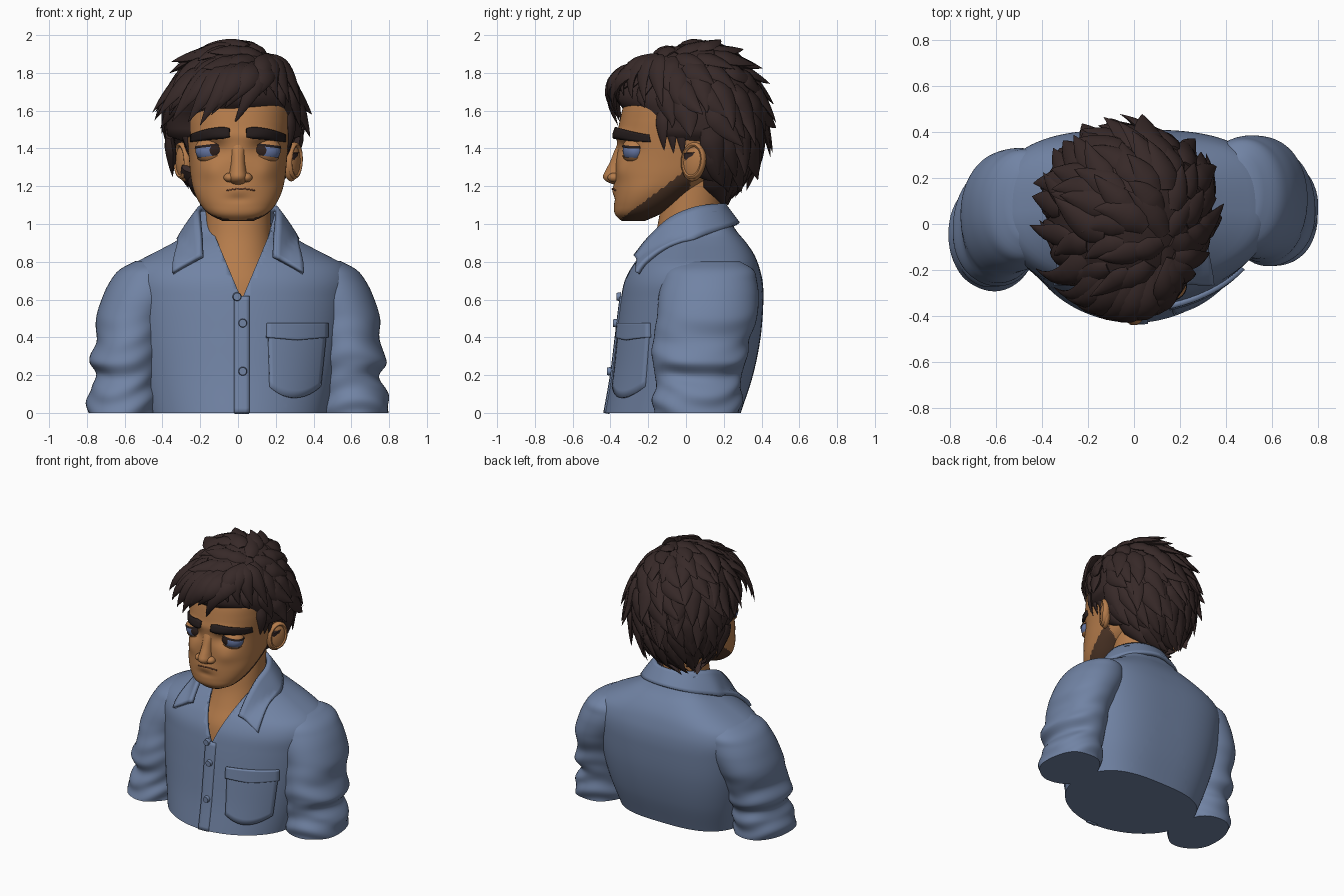
import bpy, bmesh, math, random
from mathutils import Vector, Matrix

random.seed(4)
if "Cube" in bpy.data.objects:
    bpy.data.objects.remove(bpy.data.objects["Cube"])


def material(name, rgb):
    m = bpy.data.materials.new(name)
    m.use_nodes = True
    m.diffuse_color = (*rgb, 1)
    bsdf = next(n for n in m.node_tree.nodes if n.type == 'BSDF_PRINCIPLED')
    bsdf.inputs["Base Color"].default_value = (*rgb, 1)
    bsdf.inputs["Roughness"].default_value = 0.8
    return m


SKIN = material("skin", (.46, .2, .07))
HAIR = material("dark_hair", (.038, .022, .021))
BROW = material("brow_black", (.018, .012, .012))
STUBBLE = material("jaw_stubble", (.075, .036, .02))
SHIRT = material("shirt_blue", (.165, .228, .372))
EYE = material("eye_blue", (.13, .18, .36))
IRIS = material("iris_brown", (.028, .015, .012))
LIP = material("lip_line", (.16, .06, .03))


def finish(name, bm, *mats, angle=45, thick=0, offset=-1):
    me = bpy.data.meshes.new(name)
    bm.to_mesh(me)
    bm.free()
    for m in mats:
        me.materials.append(m)
    me.shade_smooth()
    me.set_sharp_from_angle(angle=math.radians(angle))
    ob = bpy.data.objects.new(name, me)
    bpy.context.collection.objects.link(ob)
    if thick:
        mod = ob.modifiers.new("thickness", 'SOLIDIFY')
        mod.thickness, mod.offset = thick, offset


def smooth(rows, t):
    """Smoothly interpolate table rows keyed by their first column."""
    last = len(rows) - 1
    i = max([k for k in range(last) if rows[k][0] <= t] or [0])
    p, a, b, n = rows[max(i - 1, 0)], rows[i], rows[i + 1], rows[min(i + 2, last)]
    h = b[0] - a[0]
    u = (t - a[0]) / h
    out = []
    for k in range(1, len(a)):
        m0, m1 = (b[k] - p[k]) / (b[0] - p[0]) * h, (n[k] - a[k]) / (n[0] - a[0]) * h
        d = b[k] - a[k]
        out.append(a[k] + u * m0 + u * u * (3 * d - 2 * m0 - m1) + u ** 3 * (m0 + m1 - 2 * d))
    return out


def power(c, e):
    return math.copysign(abs(c) ** e, c)


def loft(rows, n=2.0, rings=40, segs=64, top=True, change=None, back=None):
    """Stack superellipse sections; rows hold z, centre x, half width, front y, back y."""
    bm = bmesh.new()
    grid = []
    for j in range(rings + 1):
        z = rows[0][0] + (rows[-1][0] - rows[0][0]) * j / rings
        cx, rx, yf, yb = smooth(rows, z)
        ring = []
        for i in range(segs):
            a = math.tau * i / segs
            k = change(z, a) if change else 1
            e = 2 / (back if back and math.sin(a) > 0 else n)
            ring.append(bm.verts.new((cx + k * rx * power(math.cos(a), e),
                                      (yf + yb) / 2 + k * (yb - yf) / 2 * power(math.sin(a), e), z)))
        grid.append(ring)
    for r, q in zip(grid, grid[1:]):
        for i in range(segs):
            k = (i + 1) % segs
            bm.faces.new((r[i], r[k], q[k], q[i]))
    bm.faces.new(grid[0][::-1])
    if top:
        bm.faces.new(grid[-1])
    return bm


def front(rows, n, x, z):
    cx, rx, yf, yb = smooth(rows, z)
    f = max(0, 1 - abs((x - cx) / rx) ** n) ** (1 / n)
    return (yf + yb) / 2 - (yb - yf) / 2 * f


def grid_mesh(point, nu, nv):
    bm = bmesh.new()
    v = [[bm.verts.new(point(i / nu, j / nv)) for j in range(nv + 1)] for i in range(nu + 1)]
    for i in range(nu):
        for j in range(nv):
            bm.faces.new((v[i][j], v[i + 1][j], v[i + 1][j + 1], v[i][j + 1]))
    return bm


def ball(c, r, rot=Matrix(), segs=40):
    bm = bmesh.new()
    m = Matrix.Translation(c) @ rot @ Matrix.Diagonal((*r, 1))
    bmesh.ops.create_uvsphere(bm, u_segments=segs, v_segments=segs // 2, radius=1, matrix=m)
    return bm


# Shirt body, cut open in a V at the neck
TORSO = [(0, 0, .47, -.43, .29), (.2, 0, .52, -.395, .355), (.4, 0, .56, -.37, .395),
         (.6, 0, .59, -.345, .41), (.7, 0, .6, -.325, .405), (.78, 0, .565, -.285, .385),
         (.84, 0, .46, -.24, .36), (.9, 0, .345, -.185, .32), (.96, 0, .255, -.12, .27),
         (1.07, 0, .205, -.06, .2)]
shirt = loft(TORSO, 1.9, 60, 96, top=False, back=2.9)
for s in (1, -1):
    bmesh.ops.bisect_plane(shirt, geom=shirt.verts[:] + shirt.edges[:] + shirt.faces[:],
                           plane_co=(.02, 0, .6), plane_no=(s, 0, -.42))
gap = []
for f in shirt.faces:
    c = f.calc_center_median()
    if c.z > .6 and c.y < .06 and abs(c.x - .02) < .42 * (c.z - .6):
        gap.append(f)
bmesh.ops.delete(shirt, geom=gap, context='FACES')
finish("shirt_body", shirt, SHIRT, thick=.02)


def shirt_y(x, z):
    return front(TORSO, 1.9, x, z)


# Rolled sleeves
for s, side in ((1, "left"), (-1, "right")):
    arm = [(0, .61, .185, .045, .23), (.07, .61, .19, .05, .235), (.13, .6, .18, .055, .23),
           (.2, .583, .165, .055, .225), (.27, .595, .193, .06, .25), (.38, .575, .175, .07, .255),
           (.5, .56, .192, .1, .265), (.62, .51, .205, .11, .265), (.7, .48, .195, .115, .25),
           (.76, .47, .155, .12, .225), (.805, .46, .08, .12, .15)]
    rows = []
    for z, cx, rx, cy, ry in arm:
        cy += .01 if s > 0 else -.03 - .07 * (1 - z / .8)
        rows.append((z, s * cx, rx, cy - ry, cy + ry))
    fold = lambda z, a: 1 + .035 * max(0, 1 - z / .55) * math.sin(48 * z + 2.2 * math.sin(a * 2 + s) + s * math.cos(a))
    finish(side + "_sleeve", loft(rows, 2.1, 64, 56, change=fold), SHIRT)

# Collar leaves: top and bottom edge at each station from the back to the tip
HALF = [(0, .2, 1.1, 0, .275, 1.0), (.12, .165, 1.1, .18, .22, .98), (.2, .05, 1.085, .3, .08, .935),
        (.205, -.08, 1.03, .32, -.03, .875), (.195, -.19, .93, .34, -.12, .8), (.19, -.27, .83, .345, -.2, .74)]
stations = [(-i, -h[0], h[1], h[2], -h[3], h[4], h[5]) for i, h in enumerate(HALF)][:0:-1]
stations += [(i, *h) for i, h in enumerate(HALF)]


def collar_point(u, v):
    p = smooth(stations, -5 + 10 * u)
    q = Vector(p[3:]).lerp(Vector(p[:3]), v)
    q.x *= 1 + .06 * v * (1 - v)
    if q.y < .04:
        q.y = min(q.y, shirt_y(q.x, q.z) - .022)
    return q


finish("collar", grid_mesh(collar_point, 60, 6), SHIRT, thick=.026, offset=0)


def plate(name, shape, surface, lift, mat, nu=14, nv=10, thick=.03):
    def point(u, v):
        x, z = shape(u, v)
        return x, surface(x, z) - lift, z
    finish(name, grid_mesh(point, nu, nv), mat, thick=thick)


# Placket, pocket, flap and buttons
plate("placket", lambda u, v: (-.02 + .08 * u, .62 * v), shirt_y, .008, SHIRT, 4, 24)


def pocket_shape(u, v):
    low = .14 - .06 * (1 - abs(2 * u - 1) ** 2)
    return .16 + .01 * (1 - v) + u * (.315 - .045 * (1 - v)), low + (.47 - low) * v


plate("pocket", pocket_shape, shirt_y, .014, SHIRT)
plate("pocket_flap", lambda u, v: (.155 + .325 * u, .385 + .015 * abs(2 * u - 1) + v * (.09 - .015 * abs(2 * u - 1))),
      shirt_y, .024, SHIRT)
for i, (x, z) in enumerate(((-.005, .615), (.025, .475), (.025, .22))):
    bm = bmesh.new()
    m = Matrix.Translation((x, shirt_y(x, z) - .014, z)) @ Matrix.Rotation(math.pi / 2, 4, 'X')
    bmesh.ops.create_cone(bm, cap_ends=True, segments=24, radius1=.024, radius2=.02, depth=.024, matrix=m)
    finish("button_%d" % (i + 1), bm, SHIRT)

# Neck and upper chest
finish("neck", loft([(.52, 0, .32, -.3, .2), (.7, 0, .25, -.27, .2), (.82, 0, .195, -.21, .2),
                     (.93, 0, .178, -.165, .19), (1.05, 0, .172, -.14, .19), (1.25, 0, .17, -.1, .2)], 2.1), SKIN)

# Head, with sculpted bumps: x, z, depth, spread x, spread z
HEAD = [(1.015, 0, .08, -.34, -.22), (1.05, 0, .15, -.375, -.14), (1.1, 0, .197, -.382, -.05),
        (1.17, 0, .232, -.38, .05), (1.25, 0, .25, -.375, .17), (1.35, 0, .26, -.37, .25),
        (1.45, 0, .27, -.365, .29), (1.55, 0, .278, -.35, .3), (1.65, 0, .275, -.32, .29),
        (1.75, 0, .23, -.25, .26), (1.82, 0, .16, -.16, .2)]
BUMPS = [(0, 1.18, -.01, .06, .03), (0, 1.13, .006, .06, .02)]
for s in (1, -1):
    BUMPS += [(s * .13, 1.395, .035, .075, .045), (s * .12, 1.47, -.015, .09, .03), (s * .15, 1.28, -.012, .06, .05)]


def bump(x, z):
    return sum(d * math.exp(-((x - a) / sx) ** 2 - ((z - b) / sz) ** 2) for a, b, d, sx, sz in BUMPS)


def face_y(x, z):
    return front(HEAD, 2.3, x, z) + bump(x, z)


head = loft(HEAD, 2.3, 110, 128)
for v in head.verts:
    cx, rx, yf, yb = smooth(HEAD, v.co.z)
    v.co.y += bump(v.co.x, v.co.z) * min(1, max(0, (yf + yb - 2 * v.co.y) / (yb - yf) * 1.5))
# Stubble band rising from the chin to the ear
for f in head.faces:
    c = f.calc_center_median()
    f.material_index = int(c.z < 1.03 + .75 * (c.y + .34) and c.y < .02 and c.z < 1.28)
finish("head", head, SKIN, STUBBLE)

# Nose and mouth
finish("nose", loft([(1.205, 0, .03, -.37, -.3), (1.225, 0, .046, -.422, -.3), (1.25, 0, .05, -.44, -.3),
                     (1.28, 0, .044, -.428, -.3), (1.33, 0, .038, -.402, -.3), (1.39, 0, .038, -.378, -.3),
                     (1.46, 0, .046, -.345, -.3)], 2, 24, 32), SKIN)
plate("mouth_line", lambda u, v: (-.06 + .15 * u, 1.174 + .01 * math.sin(math.pi * u) + .007 * v),
      face_y, .005, LIP, 20, 1, .009)

for s, side in ((1, "left"), (-1, "right")):
    finish(side + "_nostril", ball((s * .044, -.38, 1.246), (.032, .035, .025)), SKIN)
    # Eyeball whose pole points along the gaze, so that the iris is a clean ring
    c, r = Vector((s * .14, -.27, 1.388)), Vector((.085, .065, .065))
    gaze = Vector((-s * .45, -.89, .02)).normalized()
    eye = ball((0, 0, 0), (1, 1, 1), gaze.to_track_quat('Z', 'Y').to_matrix().to_4x4(), 64)
    for f in eye.faces:
        f.material_index = int(f.calc_center_median().normalized().dot(gaze) > .85)
    for v in eye.verts:
        v.co = c + v.co * r
    finish(side + "_eye", eye, EYE, IRIS)
    # Eyelids, the upper one edged with a lash band
    for part, z, up in (("upper_lid", 1.41, 1), ("lower_lid", 1.36, -1)):
        lid = ball(c, (.091, .072, .072), segs=56)
        no = Vector((s * .12, 0, 1)).normalized() * up
        co = Vector((c.x, 0, z))
        for step in (0, .013):
            bmesh.ops.bisect_plane(lid, geom=lid.verts[:] + lid.edges[:] + lid.faces[:],
                                   plane_co=co + no * step, plane_no=no, clear_inner=step == 0)
        for f in lid.faces:
            f.material_index = int(up > 0 and (f.calc_center_median() - co).dot(no) < .013)
        finish(side + "_" + part, lid, SKIN, BROW)

    def brow_shape(u, v):
        t = u if s > 0 else 1 - u
        half = .032 * (1 - .4 * t ** 3) * (.75 + .25 * min(1, 6 * t))
        return s * (.045 + .21 * t), 1.483 - .03 * t * t + half * (2 * v - 1)
    plate(side + "_eyebrow", brow_shape, face_y, .022, BROW, 18, 4, .035)
    # Ear shell with a raised rim
    turn = Matrix.Rotation(-s * .5, 4, 'Z') @ Matrix.Rotation(-.15, 4, 'X')
    finish(side + "_ear", ball((s * .285, .04, 1.325), (.034, .07, .1), turn), SKIN)
    rim = grid_mesh(lambda u, v: Matrix.Translation((s * .295, .04, 1.335)) @ turn @ Vector((
        .022 * math.sin(math.tau * v), (.058 + .014 * math.cos(math.tau * v)) * math.cos(math.tau * u),
        (.085 + .014 * math.cos(math.tau * v)) * math.sin(math.tau * u))), 40, 12)
    bmesh.ops.remove_doubles(rim, verts=rim.verts[:], dist=.0005)
    bmesh.ops.recalc_face_normals(rim, faces=rim.faces[:])
    finish(side + "_ear_rim", rim, SKIN)

# Hair mass, pushed forward over the forehead and tucked in around the ears
C, R = Vector((-.02, .07, 1.545)), Vector((.36, .34, .41))


def scalp(p):
    y = p.y - C.y
    if y < 0:
        y *= 1 + .4 * min(1, max(0, (p.z - 1.55) / .12))
    return Vector((p.x, C.y + y, p.z))


cap = ball(C, R, segs=64)
for v in cap.verts:
    v.co = scalp(v.co)
    if v.co.z < 1.43 and v.co.y < .11:
        v.co.x, v.co.y = v.co.x * .7, C.y + (v.co.y - C.y) * .6
finish("hair_cap", cap, HAIR, angle=80)

locks = bmesh.new()


def lock(path, width, sides=8, steps=10):
    """Add one flattened, pointed lock of hair along a path."""
    rings = []
    for j in range(steps + 1):
        t = j / steps
        p = path(t)
        run = (path(min(1, t + .03)) - path(max(0, t - .03))).normalized()
        side = run.cross(p - C).normalized()
        out = side.cross(run)
        w = width * min(1, .6 + 1.3 * t) * (1 - t ** 2.2) + .001
        rings.append([locks.verts.new(p + side * w * math.cos(math.tau * i / sides)
                                      + out * .45 * w * math.sin(math.tau * i / sides)) for i in range(sides)])
    for a, b in zip(rings, rings[1:]):
        for i in range(sides):
            k = (i + 1) % sides
            locks.faces.new((a[i], a[k], b[k], b[i]))
    locks.faces.new(rings[0][::-1])
    locks.faces.new(rings[-1])


def bend(a, b, c):
    a, b, c = Vector(a), Vector(b), Vector(c)
    return lambda t: a * (1 - t) ** 2 + b * 2 * t * (1 - t) + c * t * t


# Overlapping rows of locks radiating from the crown
POLE = Vector((.45, -.3, .85)).normalized()
spin = POLE.to_track_quat('Z', 'Y')
for row in range(11):
    th0 = .06 + row * .235
    count = round(18 * math.sin(th0)) + 4
    for i in range(count):
        phi = math.tau * (i + .5 * (row % 2) + random.uniform(-.25, .25)) / count
        span, lift, sway = random.uniform(.48, .66), random.uniform(.07, .26), random.uniform(-.25, .25)
        lift *= min(1, .3 + .2 * row)

        def path(t):
            th, ph = th0 + span * t, phi + sway * t * t
            d = spin @ Vector((math.sin(th) * math.cos(ph), math.sin(th) * math.sin(ph), math.cos(th)))
            return scalp(C + d * R * (.98 + lift * t ** 2))
        tip = path(1)
        on_face = tip.z < 1.59 and tip.y < -.14
        on_ear = tip.z < 1.45 and tip.y < .13
        if not (on_face or on_ear or tip.z < 1.09):
            lock(path, random.uniform(.055, .075))

# Fringe locks swept forward and to the right, then short ones to the left
for i in range(9):
    x = -.34 + .055 * i + random.uniform(-.02, .02)
    y = -.4 + 2 * (x + .06) ** 2
    lock(bend((.1 + x * .6, y + .2, 1.84), (x + .08, y - .1, 1.8),
              (x - .07, y + .03, 1.55 + random.uniform(-.03, .07))), random.uniform(.06, .08))
for i in range(4):
    x = .1 + .06 * i
    lock(bend((.17, -.15, 1.88), (x, -.41 + 3 * x * x, 1.85), (x + .05, -.36 + 3 * x * x, 1.68 - .02 * i)), .06)
# Sideburns
for s in (1, -1):
    for y in (-.13, -.08, -.03):
        lock(bend((s * .27, y, 1.6), (s * .3, y, 1.5), (s * .262, y + .015, 1.35 - y * .3)), .04)
finish("hair_locks", locks, HAIR, angle=60)
